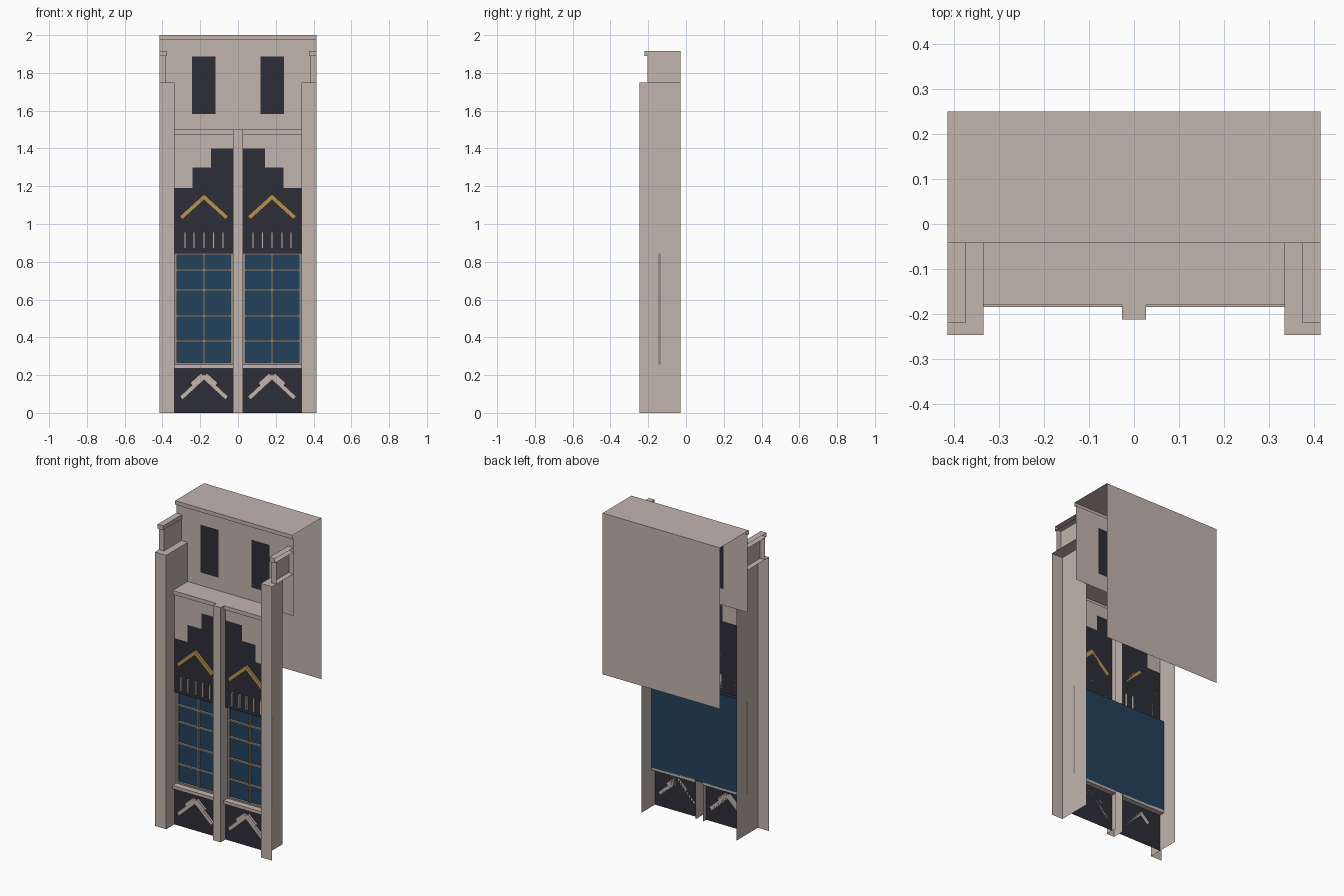
import bpy, bmesh, math
from mathutils import Matrix, Vector

if "Cube" in bpy.data.objects:
    bpy.data.objects.remove(bpy.data.objects["Cube"])


def material(name, rgb):
    m = bpy.data.materials.new(name)
    m.diffuse_color = (*rgb, 1)
    m.use_nodes = True
    m.node_tree.nodes["Principled BSDF"].inputs["Base Color"].default_value = m.diffuse_color
    return m


STONE = material("warm stone", (0.54, 0.46, 0.42))
DARK = material("dark panel", (0.026, 0.026, 0.038))
GLASS = material("blue glass", (0.016, 0.055, 0.108))
GOLD = material("gold trim", (0.47, 0.29, 0.075))
FRAME = material("grey frame", (0.30, 0.27, 0.25))


def finish(name, bm, mats, mirror=False):
    """Turn a bmesh into an object, optionally mirrored across x = 0."""
    if mirror:
        copy = bmesh.ops.duplicate(bm, geom=bm.verts[:] + bm.edges[:] + bm.faces[:])["geom"]
        bmesh.ops.scale(bm, vec=(-1, 1, 1), verts=[g for g in copy if isinstance(g, bmesh.types.BMVert)])
        bmesh.ops.reverse_faces(bm, faces=[g for g in copy if isinstance(g, bmesh.types.BMFace)])
    mesh = bpy.data.meshes.new(name)
    bm.to_mesh(mesh)
    bm.free()
    for m in mats:
        mesh.materials.append(m)
    obj = bpy.data.objects.new(name, mesh)
    bpy.context.collection.objects.link(obj)
    return obj


SIDES = {"front": (0, -1, 0), "back": (0, 1, 0), "left": (-1, 0, 0),
         "right": (1, 0, 0), "top": (0, 0, 1), "bottom": (0, 0, -1)}


def add_box(bm, x, y, z, open_sides=(), turn=0):
    """Box from three ranges; named sides are left open; turn rotates about y."""
    size = Vector((x[1] - x[0], y[1] - y[0], z[1] - z[0]))
    mid = Vector((x[0] + x[1], y[0] + y[1], z[0] + z[1])) / 2
    verts = bmesh.ops.create_cube(bm, size=1)["verts"]
    faces = {f for v in verts for f in v.link_faces}
    drop = [f for f in faces for s in open_sides if f.normal.dot(Vector(SIDES[s])) > 0.9]
    bmesh.ops.transform(bm, verts=verts, matrix=Matrix.Translation(mid)
                        @ Matrix.Rotation(turn, 4, "Y") @ Matrix.Diagonal((*size, 1)))
    bmesh.ops.delete(bm, geom=drop, context="FACES")


def boxes(name, mat, items, mirror=False):
    bm = bmesh.new()
    for item in items:
        add_box(bm, *item)
    return finish(name, bm, [mat], mirror)


def sheet(name, xs, zs, y, mats, rule, mirror=False):
    """Flat upright grid; rule(x, z) picks the material of each cell."""
    bm = bmesh.new()
    grid = [[bm.verts.new((x, y, z)) for x in xs] for z in zs]
    for j in range(len(zs) - 1):
        for i in range(len(xs) - 1):
            f = bm.faces.new((grid[j][i], grid[j][i + 1], grid[j + 1][i + 1], grid[j + 1][i]))
            f.material_index = rule((xs[i] + xs[i + 1]) / 2, (zs[j] + zs[j + 1]) / 2)
    return finish(name, bm, mats, mirror)


W, INNER, MID = 0.415, 0.335, 0.027     # half width, pier inner edge, mullion half width
PANEL_Y, GLASS_Y = -0.165, -0.13

# Side piers and their stepped tops, open on the outer side and behind
boxes("side_pier", STONE, [((INNER, W), (-0.247, -0.03), (0, 1.75), ("right", "back", "bottom"))], True)
boxes("pier_block", STONE, [((0.38, W), (-0.205, -0.03), (1.75, 1.89), ("right", "back", "bottom", "top"))], True)
boxes("pier_cap", STONE, [((0.375, W), (-0.22, -0.03), (1.89, 1.917), ("right", "back"))], True)

# Upper wall with two dark openings
sheet("upper_wall", [-W, -0.244, -0.118, 0.118, 0.244, W], [1.48, 1.583, 1.888, 1.975], -0.03,
      [STONE, DARK], lambda x, z: int(0.118 < abs(x) < 0.244 and 1.583 < z < 1.888))

# Roof with thin cornice lip, and the hanging back wall
boxes("roof_cornice", STONE, [((-W, W), (-0.042, -0.03), (1.975, 2.0), ("left", "right", "back", "top"))])
boxes("roof_slab", STONE, [((-W, W), (-0.042, 0.25), (1.975, 2.0),
                            ("left", "right", "front", "back", "bottom"))])
boxes("back_wall", STONE, [((-W, W), (0.2, 0.25), (0.97, 2.0),
                            ("left", "right", "front", "top", "bottom"))])

# Ledge above the bays
boxes("bay_ledge", STONE, [((-INNER, INNER), (-0.18, -0.03), (1.475, 1.5),
                            ("left", "right", "back", "bottom"))])
boxes("ledge_soffit", STONE, [((-INNER, INNER), (-0.18, PANEL_Y), (1.475, 1.5),
                               ("left", "right", "back", "front", "top"))])

# Centre mullion, hollow behind
boxes("centre_mullion", STONE, [((-MID, MID), (-0.213, -0.135), (0, 1.5), ("back", "bottom"))])


# Upper bay panels: dark field stepping up towards the mullion
def stepped(x, z):
    top = 1.40 if x < 0.143 else 1.30 if x < 0.24 else 1.19
    return int(z < top)


sheet("upper_panel", [MID, 0.143, 0.24, INNER], [0.845, 1.19, 1.30, 1.40, 1.475], PANEL_Y,
      [STONE, DARK], stepped, True)
boxes("panel_soffit", DARK, [((MID, INNER), (PANEL_Y, GLASS_Y), (0.845, 0.86),
                              ("left", "right", "front", "back", "top"))], True)

# Lower bay panels and sills
sheet("lower_panel", [MID, INNER], [0, 0.236], PANEL_Y, [DARK], lambda x, z: 0, True)
boxes("window_sill", STONE, [((MID, INNER), (-0.185, GLASS_Y), (0.236, 0.256), ("left", "right"))], True)

# Glass sheet behind both bays, with frame and glazing bars
sheet("window_glass", [-INNER, INNER], [0.25, 0.85], GLASS_Y, [GLASS], lambda x, z: 0)
FY = (-0.147, GLASS_Y - 0.002)
bars = [((a, a + w), FY, (0.256, 0.845)) for a, w in ((MID, 0.014), (0.176, 0.010), (0.322, 0.014))]
bars += [((MID, INNER), FY, (z - 0.005, z + 0.005)) for z in (0.262, 0.38, 0.513, 0.65, 0.757, 0.840)]
boxes("window_bars", FRAME, bars, True)

# Row of small balusters on the upper panels
boxes("balusters", STONE, [((x - 0.005, x + 0.005), (PANEL_Y - 0.012, PANEL_Y), (0.87, 0.957))
                           for x in (0.08, 0.13, 0.18, 0.232, 0.281)], True)


# Chevrons made of two tilted bars meeting at a peak
def chevron(name, mat, strips, depth):
    items = []
    for (x0, z0), (x1, z1), thick in strips:      # foot and peak of the outer bar
        length = math.hypot(x1 - x0, z1 - z0)
        angle = math.atan2(z1 - z0, x1 - x0)
        for s in (1, -1):
            cx, cz = 0.18 + s * ((x0 + x1) / 2), (z0 + z1) / 2
            items.append(((cx - length / 2, cx + length / 2), (PANEL_Y - depth, PANEL_Y),
                          (cz - thick / 2, cz + thick / 2), (), -s * angle))
    boxes(name, mat, items, True)


chevron("gold_chevron", GOLD, [((0.121, 1.033), (-0.006, 1.148), 0.023)], 0.014)
chevron("stone_chevron", STONE, [((0.121, 0.078), (-0.006, 0.196), 0.023),
                                 ((0.066, 0.150), (0.008, 0.202), 0.022)], 0.014)
